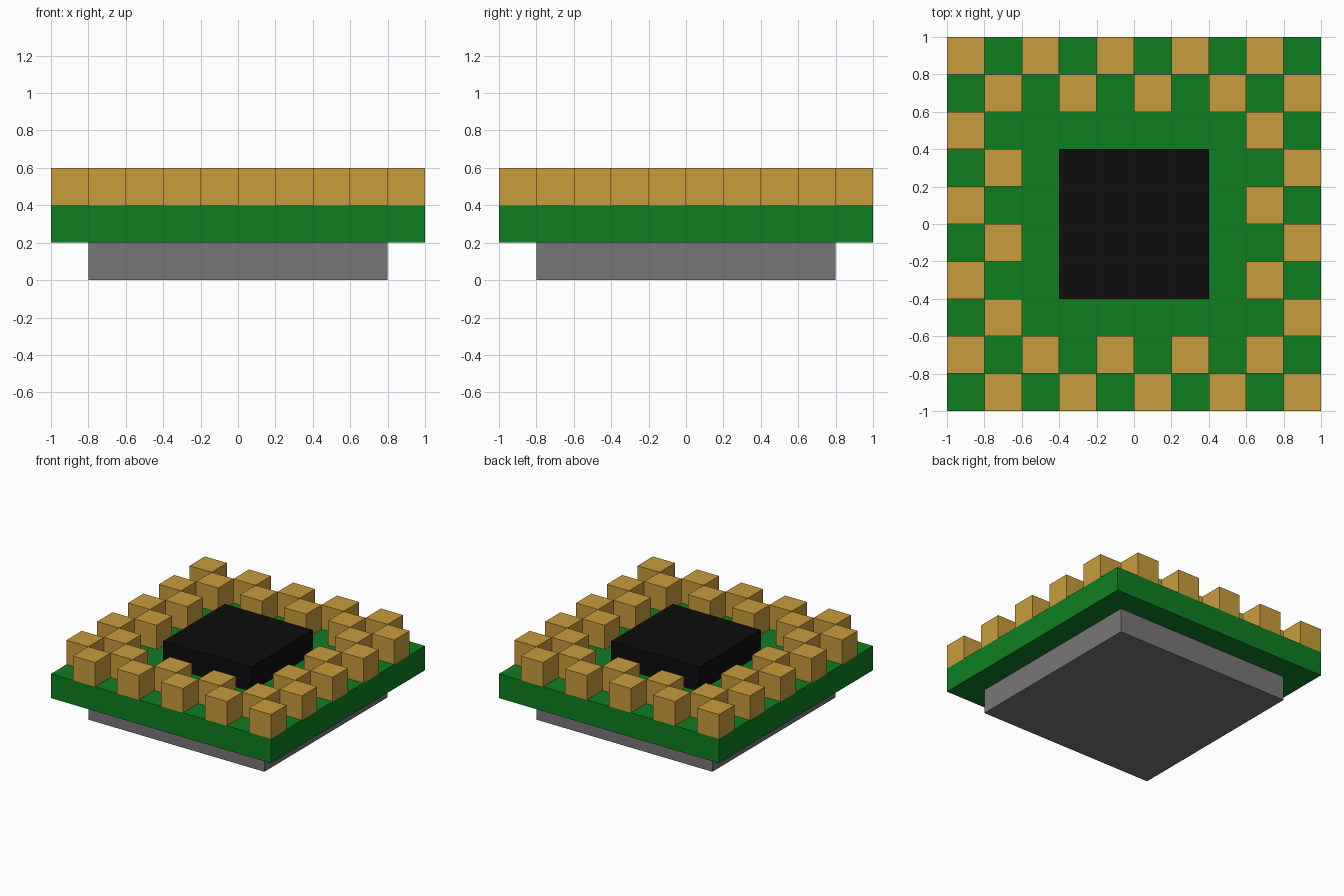
import bpy, bmesh
from mathutils import Matrix, Vector

if "Cube" in bpy.data.objects:
    bpy.data.objects.remove(bpy.data.objects["Cube"])

CELL = 0.2   # the whole model sits on a 0.2 unit grid


def material(name, rgb):
    m = bpy.data.materials.new(name)
    m.diffuse_color = (*rgb, 1.0)
    m.use_nodes = True
    m.node_tree.nodes["Principled BSDF"].inputs["Base Color"].default_value = m.diffuse_color
    return m


def boxes(name, mat, specs):
    """One object made of boxes, each given as (centre, size)."""
    bm = bmesh.new()
    for centre, size in specs:
        matrix = Matrix.Translation(centre) @ Matrix.Diagonal((*size, 1.0))
        bmesh.ops.create_cube(bm, size=1.0, matrix=matrix)
    mesh = bpy.data.meshes.new(name)
    bm.to_mesh(mesh)
    bm.free()
    mesh.materials.append(mat)
    obj = bpy.data.objects.new(name, mesh)
    bpy.context.collection.objects.link(obj)
    return obj


grey = material("grey metal", (0.19, 0.18, 0.18))
green = material("board green", (0.0045, 0.209, 0.0155))
black = material("chip black", (0.004, 0.004, 0.004))
gold = material("contact gold", (0.58, 0.34, 0.045))

# Stacked slabs: base plate, circuit board, central chip
boxes("base_plate", grey, [(Vector((0, 0, 0.1)), (1.6, 1.6, CELL))])
boxes("circuit_board", green, [(Vector((0, 0, 0.3)), (2.0, 2.0, CELL))])
boxes("chip", black, [(Vector((0, 0, 0.5)), (0.8, 0.8, CELL))])

# Gold contacts: checkerboard in a border two cells wide
contacts = []
for row in range(10):
    for col in range(10):
        in_border = min(row, col, 9 - row, 9 - col) < 2
        if in_border and (row + col) % 2 == 0:
            centre = Vector((-0.9 + col * CELL, 0.9 - row * CELL, 0.5))
            contacts.append((centre, (CELL, CELL, CELL)))
boxes("gold_contacts", gold, contacts)
